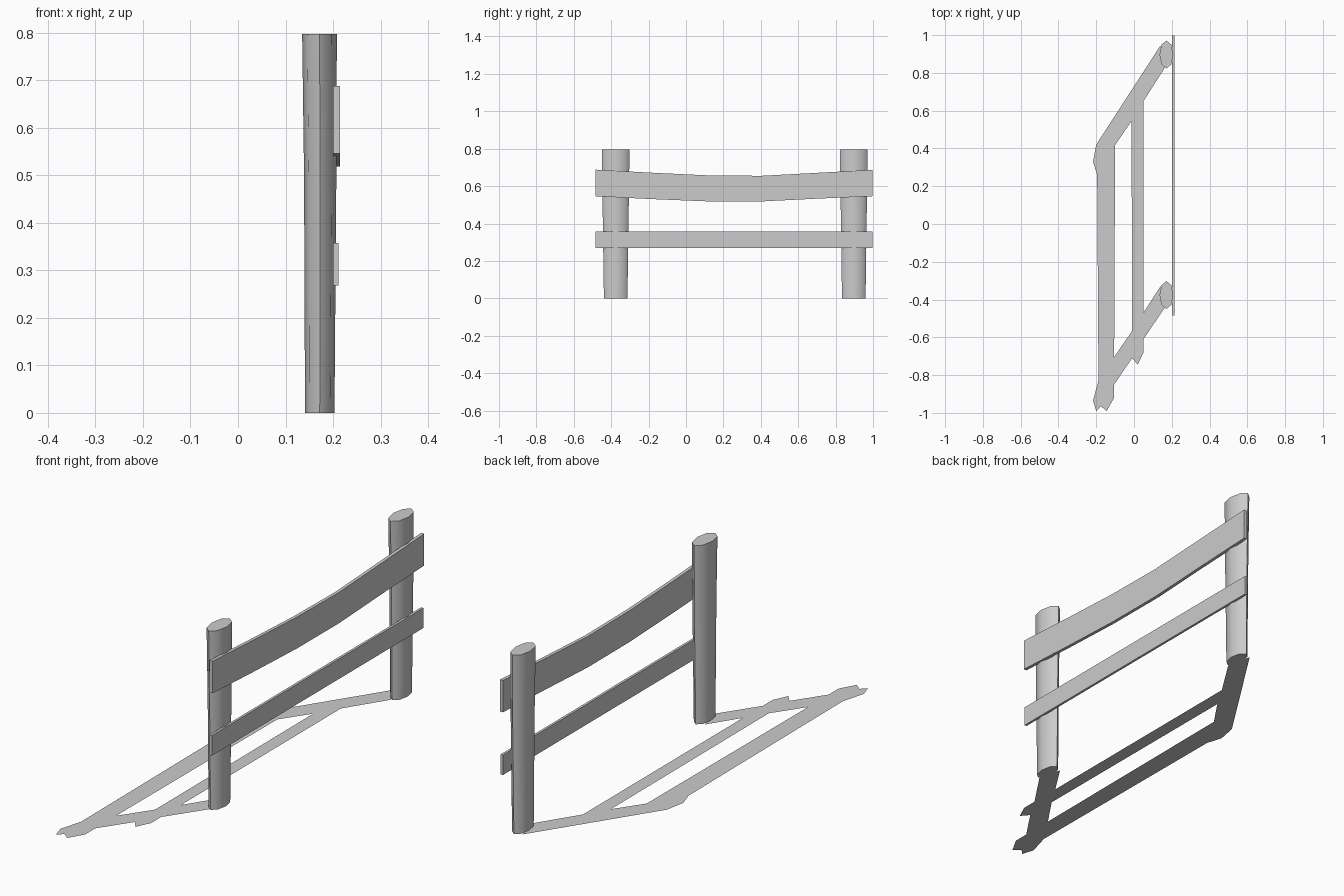
import bpy, bmesh, math

if "Cube" in bpy.data.objects:
    bpy.data.objects.remove(bpy.data.objects["Cube"])


def finish(name, bm, smooth=True):
    bmesh.ops.recalc_face_normals(bm, faces=bm.faces[:])
    mesh = bpy.data.meshes.new(name)
    bm.to_mesh(mesh)
    bm.free()
    obj = bpy.data.objects.new(name, mesh)
    bpy.context.collection.objects.link(obj)
    bpy.ops.object.select_all(action='DESELECT')
    obj.select_set(True)
    bpy.context.view_layer.objects.active = obj
    if smooth:
        bpy.ops.object.shade_smooth_by_angle(angle=math.radians(50))
    return obj


# Tapered oval posts: (height, half width x, half width y, centre x)
POST = [(0.0, 0.031, 0.063, 0.172), (0.5, 0.034, 0.070, 0.173),
        (0.797, 0.0365, 0.074, 0.1715)]


def post(name, y, sides=8):
    bm = bmesh.new()
    rings = []
    for z, rx, ry, cx in POST:
        angles = [2 * math.pi * i / sides for i in range(sides)]
        rings.append([bm.verts.new((cx + rx * math.cos(a), y + ry * math.sin(a), z))
                      for a in angles])
    for a, b in zip(rings, rings[1:]):
        for i in range(sides):
            j = (i + 1) % sides
            bm.faces.new((a[i], a[j], b[j], b[i]))
    bm.faces.new(rings[0])
    bm.faces.new(rings[-1])
    return finish(name, bm)


# Rails: rectangular section swept along stations (y, bottom z, top z)
def rail(name, x0, x1, stations):
    bm = bmesh.new()
    rings = [[bm.verts.new((x, y, z)) for x, z in
              ((x0, lo), (x1, lo), (x1, hi), (x0, hi))] for y, lo, hi in stations]
    for a, b in zip(rings, rings[1:]):
        for i in range(4):
            j = (i + 1) % 4
            bm.faces.new((a[i], a[j], b[j], b[i]))
    bm.faces.new(rings[0])
    bm.faces.new(rings[-1])
    return finish(name, bm)


post("front_post", -0.376)
post("back_post", 0.897)
rail("sagging_top_rail", 0.2, 0.215,
     [(-0.485, 0.546, 0.688), (-0.19, 0.531, 0.672), (0.105, 0.519, 0.658),
      (0.40, 0.518, 0.655), (0.70, 0.533, 0.671), (0.997, 0.546, 0.687)])
rail("lower_rail", 0.2, 0.211, [(-0.485, 0.268, 0.357), (0.997, 0.268, 0.357)])

# Flat ground shadow: outline plus one opening, filled as a 2D curve
OUTLINE = [(0.165, 0.83), (0.14, 0.945), (-0.20, 0.42), (-0.217, 0.33),
           (-0.195, 0.26), (-0.188, -0.83), (-0.217, -0.935), (-0.20, -0.99),
           (-0.175, -0.965), (-0.145, -0.99), (-0.105, -0.92), (-0.105, -0.85),
           (-0.01, -0.71), (0.02, -0.745), (0.05, -0.68), (0.05, -0.61),
           (0.165, -0.44), (0.14, -0.33), (0.05, -0.47), (0.05, 0.65)]
HOLE = [(-0.10, 0.418), (-0.013, 0.545), (-0.01, -0.566), (-0.105, -0.704)]
curve = bpy.data.curves.new("ground_shadow", 'CURVE')
curve.dimensions = '2D'
curve.fill_mode = 'BOTH'
for loop in (OUTLINE, HOLE):
    spline = curve.splines.new('POLY')
    spline.points.add(len(loop) - 1)
    for p, (x, y) in zip(spline.points, loop):
        p.co = (x, y, 0, 1)
    spline.use_cyclic_u = True
shadow = bpy.data.objects.new("ground_shadow", curve)
bpy.context.collection.objects.link(shadow)
shadow.location.z = 0.001
bpy.ops.object.select_all(action='DESELECT')
shadow.select_set(True)
bpy.context.view_layer.objects.active = shadow
bpy.ops.object.convert(target='MESH')
